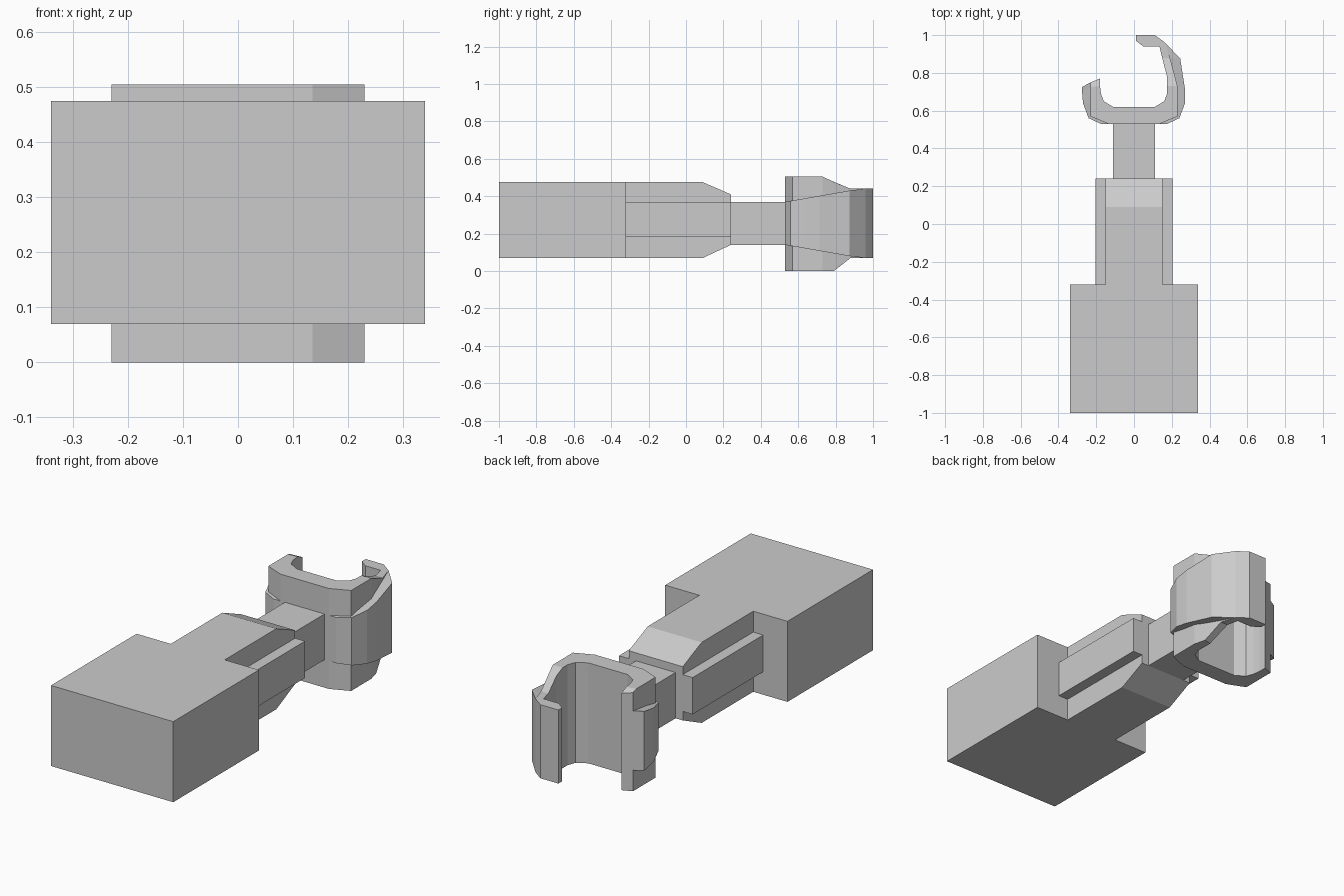
import bpy
import bmesh

if "Cube" in bpy.data.objects:
    bpy.data.objects.remove(bpy.data.objects["Cube"])


def loft(name, sections):
    """Skin a list of equal-length closed sections and cap both ends."""
    bm = bmesh.new()
    rings = [[bm.verts.new(p) for p in s] for s in sections]
    n = len(rings[0])
    for a, b in zip(rings, rings[1:]):
        for i in range(n):
            j = (i + 1) % n
            bm.faces.new((a[i], a[j], b[j], b[i]))
    bm.faces.new(rings[0])
    bm.faces.new(rings[-1])
    bmesh.ops.remove_doubles(bm, verts=bm.verts[:], dist=1e-5)
    bmesh.ops.dissolve_degenerate(bm, edges=bm.edges[:], dist=1e-5)
    bmesh.ops.recalc_face_normals(bm, faces=bm.faces[:])
    mesh = bpy.data.meshes.new(name)
    bm.to_mesh(mesh)
    bm.free()
    obj = bpy.data.objects.new(name, mesh)
    bpy.context.collection.objects.link(obj)
    return obj


def bar(name, x0, x1, stations):
    """Bar along y; stations are (y, bottom z, top z)."""
    return loft(name, [[(x0, y, a), (x1, y, a), (x1, y, b), (x0, y, b)]
                       for y, a, b in stations])


# Block, tapered neck, side rails and stem
bar("base_block", -0.34, 0.34, [(-1, 0.07, 0.475), (-0.32, 0.07, 0.475)])
bar("neck", -0.15, 0.15,
    [(-0.32, 0.07, 0.475), (0.09, 0.07, 0.475), (0.24, 0.14, 0.41)])
for side, s in (("left", -1), ("right", 1)):
    x0, x1 = sorted((s * 0.15, s * 0.205))
    bar("rail_" + side, x0, x1, [(-0.32, 0.185, 0.37), (0.24, 0.185, 0.37)])
bar("stem", -0.11, 0.11, [(0.24, 0.14, 0.37), (0.53, 0.14, 0.37)])


# Claw: stepped section with a tall core and a flaring outer band
def ramp(y, y0, y1, z0, z1):
    t = min(1, max(0, (y - y0) / (y1 - y0)))
    return z0 + t * (z1 - z0)


def claw_section(inner, core, band):
    def core_lo(p):
        return (*p, ramp(p[1], 0.79, 0.87, 0, 0.07))

    def core_hi(p):
        return (*p, ramp(p[1], 0.73, 0.87, 0.505, 0.44))

    lo = ramp(band[1], 0.53, 0.93, 0.14, 0.07)
    hi = ramp(band[1], 0.53, 0.93, 0.37, 0.44)
    return [core_lo(inner), core_lo(core), (*core, lo), (*band, lo),
            (*band, hi), (*core, hi), core_hi(core), core_hi(inner)]


# Plan stations (inner wall, core outside, band outside)
hook = [
    ((0.01, 0.97), (0.01, 1.0), (0.01, 1.0)),
    ((0.05, 0.94), (0.11, 1.0), (0.11, 1.0)),
    ((0.135, 0.94), (0.165, 0.96), (0.165, 0.96)),
    ((0.149, 0.88), (0.19, 0.88), (0.245, 0.875)),
    ((0.175, 0.78), (0.215, 0.79), (0.258, 0.79)),
    ((0.175, 0.73), (0.23, 0.73), (0.27, 0.715)),
]
cup = [
    ((0.175, 0.69), (0.23, 0.64), (0.27, 0.64)),
    ((0.16, 0.65), (0.23, 0.57), (0.24, 0.56)),
    ((0.11, 0.62), (0.135, 0.53), (0.175, 0.53)),
]
mirrored = [tuple((-x, y) for x, y in st) for st in reversed(cup)]
short_tip = [
    ((-0.18, 0.73), (-0.23, 0.725), (-0.275, 0.70)),
    ((-0.18, 0.77), (-0.23, 0.75), (-0.275, 0.725)),
]
loft("claw", [claw_section(*st) for st in hook + cup + mirrored + short_tip])
